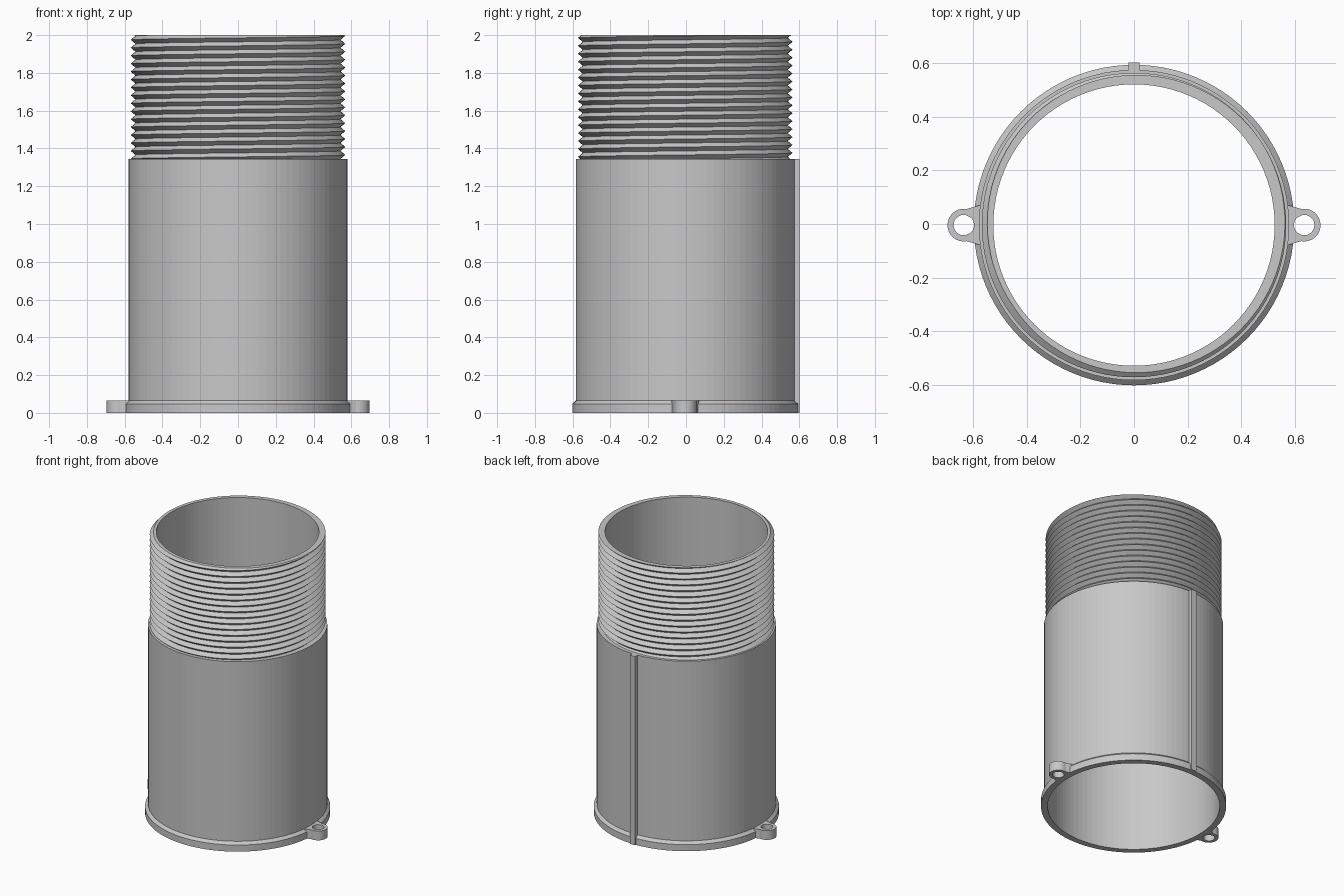
import bpy
import bmesh
from math import sin, cos, pi, tau, atan2, radians

if "Cube" in bpy.data.objects:
    bpy.data.objects.remove(bpy.data.objects["Cube"])

SEG = 96
CY = -0.004               # tube axis, offset by the rib at the back
BORE, WIDE_BORE = 0.525, 0.556
BODY, FLANGE = 0.579, 0.598
SHOULDER, TOP = 1.345, 2.0
ROOT, CREST, PITCH = 0.543, 0.568, 0.042

grey = bpy.data.materials.new("light_grey")
grey.use_nodes = True
grey.diffuse_color = (0.58, 0.58, 0.58, 1)
grey.node_tree.nodes["Principled BSDF"].inputs["Base Color"].default_value = grey.diffuse_color


def finish(bm, name):
    """Clean the mesh and turn it into a named object."""
    bmesh.ops.remove_doubles(bm, verts=bm.verts, dist=0.00005)
    bmesh.ops.recalc_face_normals(bm, faces=bm.faces)
    mesh = bpy.data.meshes.new(name)
    bm.to_mesh(mesh)
    bm.free()
    mesh.materials.append(grey)
    obj = bpy.data.objects.new(name, mesh)
    bpy.context.collection.objects.link(obj)
    return obj


def bridge(bm, columns):
    """Skin a row of closed loops that all have the same length."""
    for a, b in zip(columns, columns[1:]):
        n = len(a)
        for j in range(n):
            bm.faces.new((a[j], b[j], b[(j + 1) % n], a[(j + 1) % n]))


def revolve(name, section):
    """Turn a closed (radius, z) section around the tube axis."""
    bm = bmesh.new()
    columns = []
    for i in range(SEG + 1):
        t = tau * i / SEG
        columns.append([bm.verts.new((r * cos(t), CY + r * sin(t), z))
                        for r, z in section(i / SEG)])
    bridge(bm, columns)
    return finish(bm, name)


# Tube body with its chamfered foot flange and stepped bore
def body_section(turn):
    return [(FLANGE, 0), (FLANGE, 0.047), (BODY, 0.065), (BODY, SHOULDER),
            (BORE, SHOULDER), (BORE, 1.29), (WIDE_BORE, 1.23), (WIDE_BORE, 0)]


revolve("tube_body", body_section)


# Helical V thread, cut off flat at the shoulder and at the rim
def thread_section(turn):
    rows = []
    for k in range(-3, 2 * int((TOP - SHOULDER) / PITCH) + 5):
        z = min(max(SHOULDER + PITCH * (k / 2 + turn), SHOULDER), TOP)
        phase = ((z - SHOULDER) / PITCH - turn) % 1
        rows.append((ROOT + (CREST - ROOT) * (1 - abs(2 * phase - 1)), z))
    return rows + [(BORE, TOP), (BORE, SHOULDER)]


revolve("threaded_neck", thread_section)


# Key rib down the back
bm = bmesh.new()
bmesh.ops.create_cube(bm, size=1)
for v in bm.verts:
    v.co.x *= 0.04
    v.co.y = 0.602 if v.co.y > 0 else 0.565
    v.co.z = SHOULDER if v.co.z > 0 else 0
finish(bm, "back_rib")


# Mounting ears with a screw hole, flared where they meet the flange
def ear(name, side):
    arc = [radians(-100 + 200 * i / 30) for i in range(31)]
    outline = [(0.061 * cos(a), 0.061 * sin(a)) for a in arc]
    outline += [(-0.07, 0.077 * (1 - i / 5)) for i in range(11)]
    hole = [(0.038 * cos(a), 0.038 * sin(a))
            for a in (atan2(y, x) for x, y in outline)]
    bm = bmesh.new()
    loops = [[bm.verts.new((side * (0.635 + x), CY + y, z)) for x, y in ring]
             for ring, z in ((outline, 0), (outline, 0.066), (hole, 0.066), (hole, 0))]
    bridge(bm, loops + loops[:1])
    finish(bm, name)


ear("left_ear", 1)
ear("right_ear", -1)
